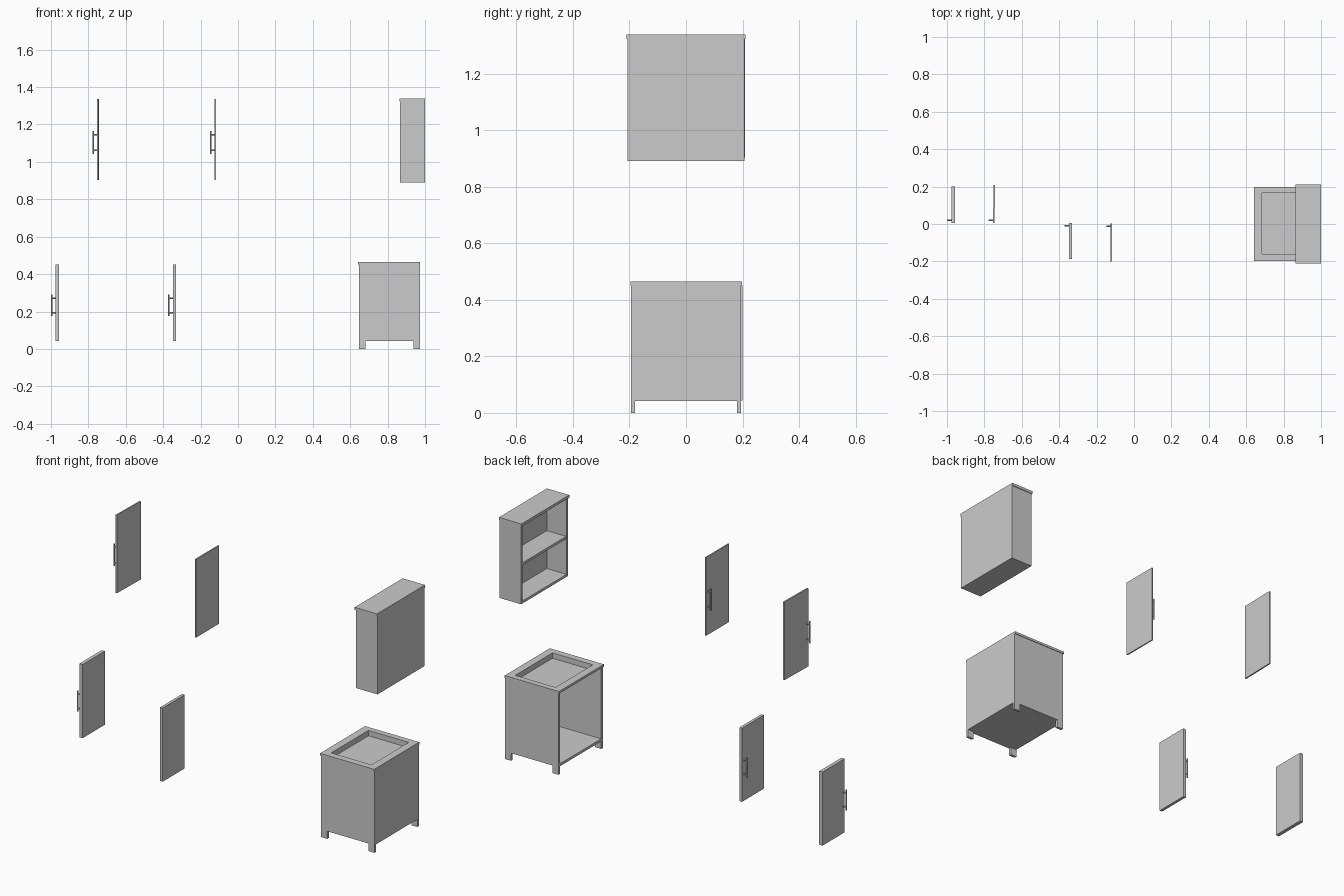
import bpy, bmesh, math
from mathutils import Vector, Matrix

if "Cube" in bpy.data.objects:
    bpy.data.objects.remove(bpy.data.objects["Cube"])


def finish(name, bm):
    bmesh.ops.recalc_face_normals(bm, faces=bm.faces)
    me = bpy.data.meshes.new(name)
    bm.to_mesh(me)
    bm.free()
    ob = bpy.data.objects.new(name, me)
    bpy.context.collection.objects.link(ob)
    return ob


def box(name, x, y, z):
    """Box from (min, max) ranges."""
    bm = bmesh.new()
    bmesh.ops.create_cube(bm, size=1)
    for v in bm.verts:
        v.co = Vector([(r[0] + r[1]) / 2 + c * (r[1] - r[0]) for c, r in zip(v.co, (x, y, z))])
    return finish(name, bm)


def ring(name, outer, inner, z):
    """Rectangular frame; outer and inner are (x0, x1, y0, y1)."""
    bm = bmesh.new()
    loops = []
    for (x0, x1, y0, y1), h in ((outer, z[0]), (outer, z[1]), (inner, z[1]), (inner, z[0])):
        loops.append([bm.verts.new((x, y, h)) for x, y in ((x0, y0), (x1, y0), (x1, y1), (x0, y1))])
    for k in range(4):
        a, b = loops[k], loops[(k + 1) % 4]
        for i in range(4):
            j = (i + 1) % 4
            bm.faces.new((a[i], a[j], b[j], b[i]))
    return finish(name, bm)


def handle(name, x_bar, x_door, y, z0, z1, r=0.004):
    """Round bar handle with two posts."""
    bm = bmesh.new()

    def rod(length, m):
        bmesh.ops.create_cone(bm, cap_ends=True, segments=12, radius1=r, radius2=r, depth=length, matrix=m)

    xb = x_bar + r
    rod(z1 - z0, Matrix.Translation((xb, y, (z0 + z1) / 2)))
    for z in (z0 + 0.018, z1 - 0.018):
        rod(x_door - xb, Matrix.Translation(((xb + x_door) / 2, y, z)) @ Matrix.Rotation(math.pi / 2, 4, 'Y'))
    ob = finish(name, bm)
    ob.data.shade_smooth()
    ob.data.set_sharp_from_angle(angle=math.radians(40))


T = 0.014  # board thickness

# Upper cabinet, open towards -x
box("upper_top", (0.863, 1.0), (-0.21, 0.21), (1.323, 1.338))
for n, y in (("left", (0.206 - T, 0.206)), ("right", (-0.206, -0.206 + T))):
    box("upper_side_" + n, (0.867, 1.0), y, (0.89, 1.323))
inner = (-0.206 + T, 0.206 - T)
box("upper_bottom", (0.867, 1.0), inner, (0.89, 0.89 + T))
box("upper_shelf", (0.869, 0.99), inner, (1.1, 1.1 + T))
box("upper_back", (0.988, 1.0), inner, (0.89 + T, 1.323))

# Lower cabinet carcass, open towards -x
for n, y in (("left", (0.195 - T, 0.195)), ("right", (-0.194, -0.194 + T))):
    box("lower_side_" + n, (0.646, 0.973), y, (0.042, 0.451))
    for f, x in (("front", (0.646, 0.683)), ("back", (0.937, 0.973))):
        box("foot_%s_%s" % (f, n), x, y, (0, 0.042))
inner = (-0.194 + T, 0.195 - T)
box("lower_bottom", (0.646, 0.973), inner, (0.042, 0.042 + T))
box("lower_back", (0.961, 0.973), inner, (0.042 + T, 0.451))

# Countertop frame with sunken basin
hole = (0.684, 0.931, -0.16, 0.166)
ring("countertop", (0.641, 0.973, -0.197, 0.198), hole, (0.451, 0.464))
ring("basin_wall", (0.678, 0.937, -0.166, 0.172), hole, (0.434, 0.451))
box("basin_floor", (0.678, 0.937), (-0.166, 0.172), (0.426, 0.434))

# Doors: name, x range, y range, z range, tilt, handle tip x, handle y, handle z range
doors = [
    ("upper_door_left", (-0.752, -0.744), (0.006, 0.208), (0.903, 1.336), -1.2, -0.778, 0.02, (1.043, 1.164)),
    ("upper_door_right", (-0.125, -0.118), (-0.2, 0.004), (0.903, 1.336), 0, -0.149, -0.012, (1.043, 1.164)),
    ("lower_door_left", (-0.977, -0.957), (0.006, 0.2), (0.043, 0.451), 0, -1.0, 0.02, (0.176, 0.29)),
    ("lower_door_right", (-0.347, -0.331), (-0.187, 0.005), (0.043, 0.451), 0, -0.373, -0.01, (0.176, 0.29)),
]
for name, x, y, z, tilt, hx, hy, hz in doors:
    d = box(name, x, y, z)
    c = Vector((sum(x) / 2, sum(y) / 2, 0))
    d.data.transform(Matrix.Translation(c) @ Matrix.Rotation(math.radians(tilt), 4, 'Z') @ Matrix.Translation(-c))
    handle(name + "_handle", hx, x[0] + 0.003, hy, *hz)
